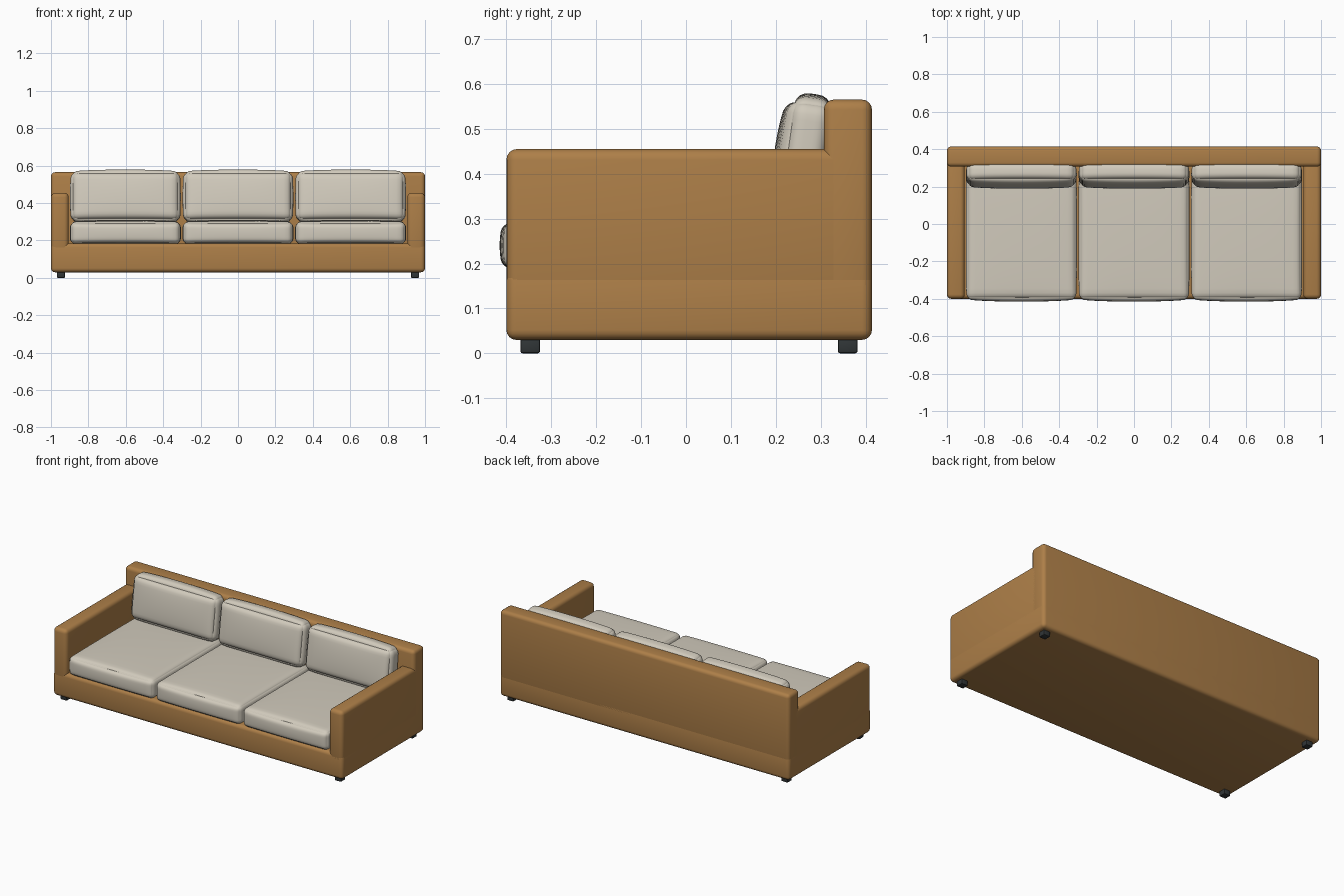
import bpy, bmesh, math
from mathutils import Vector

if "Cube" in bpy.data.objects:
    bpy.data.objects.remove(bpy.data.objects["Cube"])


def material(name, col):
    m = bpy.data.materials.new(name)
    m.diffuse_color = (*col, 1)
    m.use_nodes = True
    m.node_tree.nodes["Principled BSDF"].inputs["Base Color"].default_value = m.diffuse_color
    return m


BROWN = material("tan_leather", (0.42, 0.212, 0.065))
CREAM = material("cream_fabric", (0.64, 0.595, 0.505))
DARK = material("dark_feet", (0.03, 0.036, 0.038))


def finish(name, bm, mat, loc, angle):
    me = bpy.data.meshes.new(name)
    bm.to_mesh(me)
    bm.free()
    ob = bpy.data.objects.new(name, me)
    bpy.context.collection.objects.link(ob)
    ob.location = loc
    me.materials.append(mat)
    bpy.ops.object.select_all(action='DESELECT')
    ob.select_set(True)
    bpy.context.view_layer.objects.active = ob
    bpy.ops.object.shade_smooth_by_angle(angle=math.radians(angle))
    return ob


def box(name, lo, hi, r, mat, seg=4):
    """Box between two corners with rounded edges."""
    lo, hi = Vector(lo), Vector(hi)
    bm = bmesh.new()
    bmesh.ops.create_cube(bm, size=1)
    bmesh.ops.scale(bm, vec=hi - lo, verts=bm.verts)
    bmesh.ops.bevel(bm, geom=bm.edges[:], offset=r, segments=seg, profile=0.5,
                    affect='EDGES')
    return finish(name, bm, mat, (lo + hi) / 2, 40)


def cushion(name, loc, half, r, puff, tilt=0):
    """Rounded box whose faces swell outward by puff along each axis."""
    bm = bmesh.new()
    bmesh.ops.create_cube(bm, size=2)
    bmesh.ops.subdivide_edges(bm, edges=bm.edges[:], cuts=19, use_grid_fill=True)
    for v in bm.verts:
        # crowd the grid toward the edges, where the rounding is
        u = [math.copysign(1 - (1 - min(abs(c), 1)) ** 2, c) for c in v.co]
        p = Vector([a * h for a, h in zip(u, half)])
        core = Vector([max(-(h - r), min(h - r, a)) for a, h in zip(p, half)])
        p = core + (p - core).normalized() * r
        w = [1 - a * a for a in u]
        for i in range(3):
            j, k = (i + 1) % 3, (i + 2) % 3
            p[i] += puff[i] * u[i] * math.sqrt(max(w[j] * w[k], 0))
        v.co = p
    ob = finish(name, bm, CREAM, loc, 60)
    ob.rotation_euler.x = math.radians(tilt)


# frame
box("base", (-1, -0.40, 0.03), (1, 0.414, 0.185), 0.022, BROWN)
box("backrest", (-1, 0.307, 0.13), (1, 0.414, 0.565), 0.022, BROWN)
for s, side in ((-1, "left"), (1, "right")):
    xs = sorted((s * 0.905, s * 1.0))
    box(side + "_arm", (xs[0], -0.40, 0.13), (xs[1], 0.36, 0.455), 0.024, BROWN)
    # feet
    for y, end in ((-0.347, "front"), (0.36, "back")):
        box(f"{end}_{side}_foot", (s * 0.947 - 0.022, y - 0.022, 0),
            (s * 0.947 + 0.022, y + 0.022, 0.034), 0.005, DARK, 2)

# cushions
for i, x in enumerate((-0.602, 0, 0.602)):
    cushion(f"seat_cushion_{i + 1}", (x, -0.05, 0.24), (0.293, 0.35, 0.058),
            0.028, (0.004, 0.015, 0.012))
    cushion(f"back_cushion_{i + 1}", (x, 0.265, 0.433), (0.290, 0.050, 0.132),
            0.036, (0.006, 0.02, 0.014), -8)
